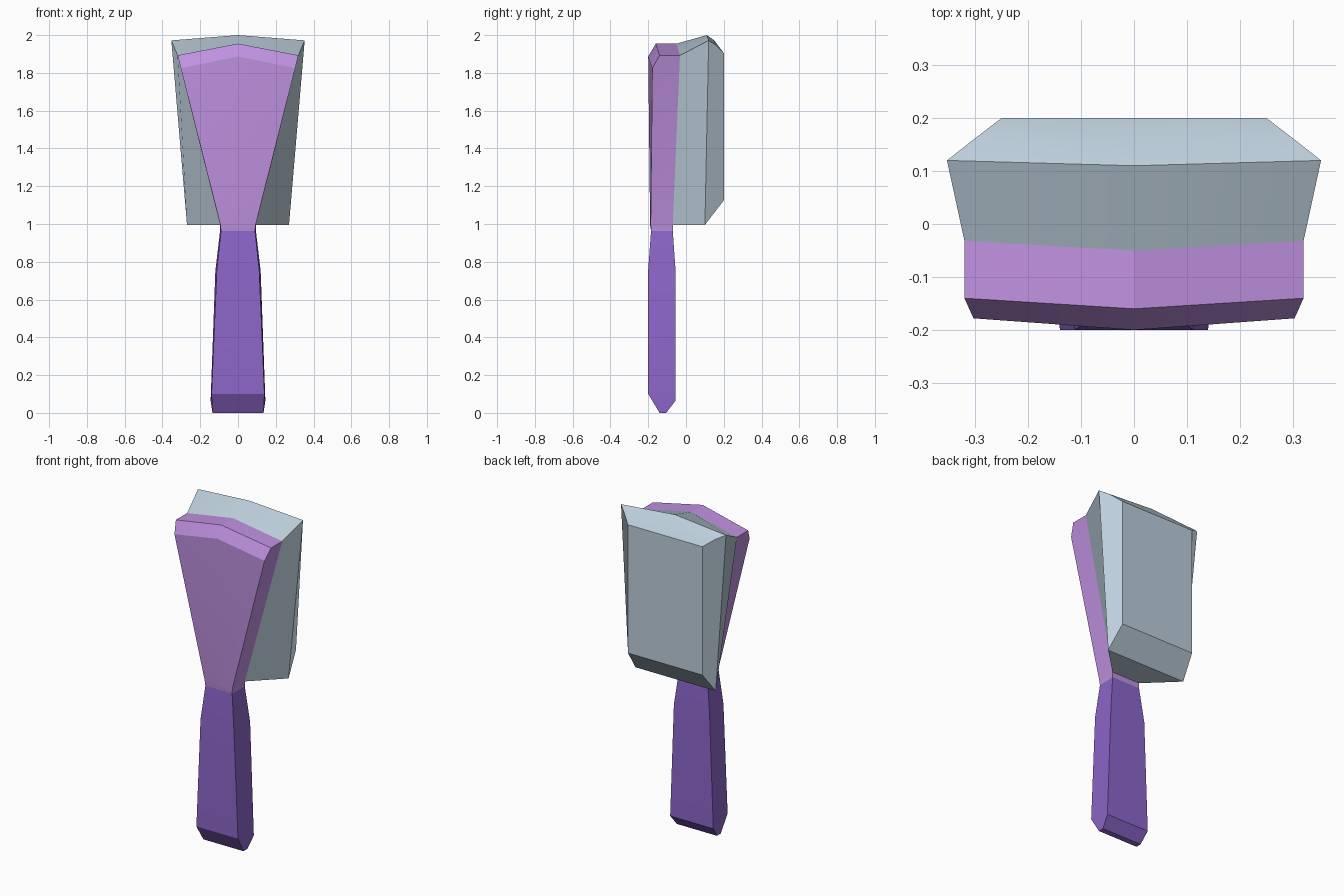
import bpy, bmesh, math

if "Cube" in bpy.data.objects:
    bpy.data.objects.remove(bpy.data.objects["Cube"])


def material(name, rgb):
    m = bpy.data.materials.new(name)
    lin = [c / 12.92 if c <= 0.04045 else ((c + 0.055) / 1.055) ** 2.4 for c in rgb]
    m.diffuse_color = (*lin, 1.0)
    m.use_nodes = True
    m.node_tree.nodes["Principled BSDF"].inputs["Base Color"].default_value = m.diffuse_color
    return m


def build_mirrored(name, pts, faces, mat):
    """Build the +x half from points and faces, then mirror and weld it."""
    bm = bmesh.new()
    for sign in (1, -1):
        vs = [bm.verts.new((sign * x, y, z)) for x, y, z in pts]
        for f in faces:
            bm.faces.new([vs[i] for i in (f if sign == 1 else f[::-1])])
    bmesh.ops.remove_doubles(bm, verts=bm.verts[:], dist=1e-4)
    bmesh.ops.recalc_face_normals(bm, faces=bm.faces[:])
    # make sure the frontmost / outermost side faces point outwards
    f = max(bm.faces, key=lambda f: f.calc_center_median().x)
    if f.normal.x < 0:
        bmesh.ops.reverse_faces(bm, faces=bm.faces[:])
    me = bpy.data.meshes.new(name)
    bm.to_mesh(me)
    bm.free()
    me.materials.append(mat)
    ob = bpy.data.objects.new(name, me)
    bpy.context.collection.objects.link(ob)
    bpy.ops.object.select_all(action='DESELECT')
    ob.select_set(True)
    bpy.context.view_layer.objects.active = ob
    bpy.ops.object.shade_smooth_by_angle(angle=math.radians(20))
    return ob


def ring(wf, yf, zf, wb, yb, zb):
    """Half cross-section: front centre, front corner, back corner, back centre."""
    return [(0, yf, zf), (wf, yf, zf), (wb, yb, zb), (0, yb, zb)]


def loft(n):
    return [(4 * r + k, 4 * r + k + 1, 4 * r + k + 5, 4 * r + k + 4)
            for r in range(n - 1) for k in range(3)]


violet = material("violet_handle", (0.55, 0.40, 0.79))
lilac = material("lilac_paddle", (0.75, 0.57, 0.88))
grey = material("blue_grey_bristles", (0.74, 0.81, 0.86))

# Handle: tapered bar with chamfered end
neck = ring(.09, -.185, .963, .095, -.07, .963)
rings = [ring(.135, -.14, 0, .135, -.105, 0),
         ring(.14, -.2, .10, .145, -.055, .065),
         ring(.112, -.2, .76, .12, -.055, .75),
         neck]
build_mirrored("handle", sum(rings, []), [(3, 2, 1, 0)] + loft(4), violet)

# Points shared by paddle back and bristle block
base_corner, base_mid = (.095, -.07, .995), (0, -.07, .995)
top_corner, top_mid = (.32, -.032, 1.893), (0, -.05, 1.955)

# Paddle: flared plate, ridged front, chamfered top (back is covered by bristles)
paddle = neck + [(0, -.19, .995), (.093, -.187, .995), base_corner, base_mid,
                 (0, -.2, 1.887), (.303, -.178, 1.825),      # 8, 9 front top
                 (0, -.16, 1.955), (.32, -.14, 1.893),       # 10, 11 chamfer top
                 top_corner, top_mid]                        # 12, 13 back top
build_mirrored("paddle", paddle, loft(2) + [
    (4, 5, 9, 8), (5, 6, 12, 11, 9), (8, 9, 11, 10), (10, 11, 12, 13)], lilac)

# Bristle block: widens away from the paddle, chamfered around its back face
block = [base_mid, base_corner, top_corner, top_mid,         # 0-3 paddle side
         (0, .10, .995), (.27, .10, .995),                   # 4, 5 lower rim
         (.353, .12, 1.972), (0, .11, 2.0),                  # 6, 7 upper rim
         (0, .2, 1.125), (.25, .2, 1.125),                   # 8, 9 back face
         (.25, .2, 1.905), (0, .2, 1.905),                   # 10, 11
         (.306, .157, 1.948), (0, .15, 1.972)]               # 12, 13 top bulge
build_mirrored("bristle_block", block, [
    (0, 1, 5, 4), (1, 2, 6, 5), (2, 3, 7, 6), (4, 5, 9, 8),
    (5, 6, 12, 10, 9), (6, 7, 13, 12), (12, 13, 11, 10), (8, 9, 10, 11)], grey)
